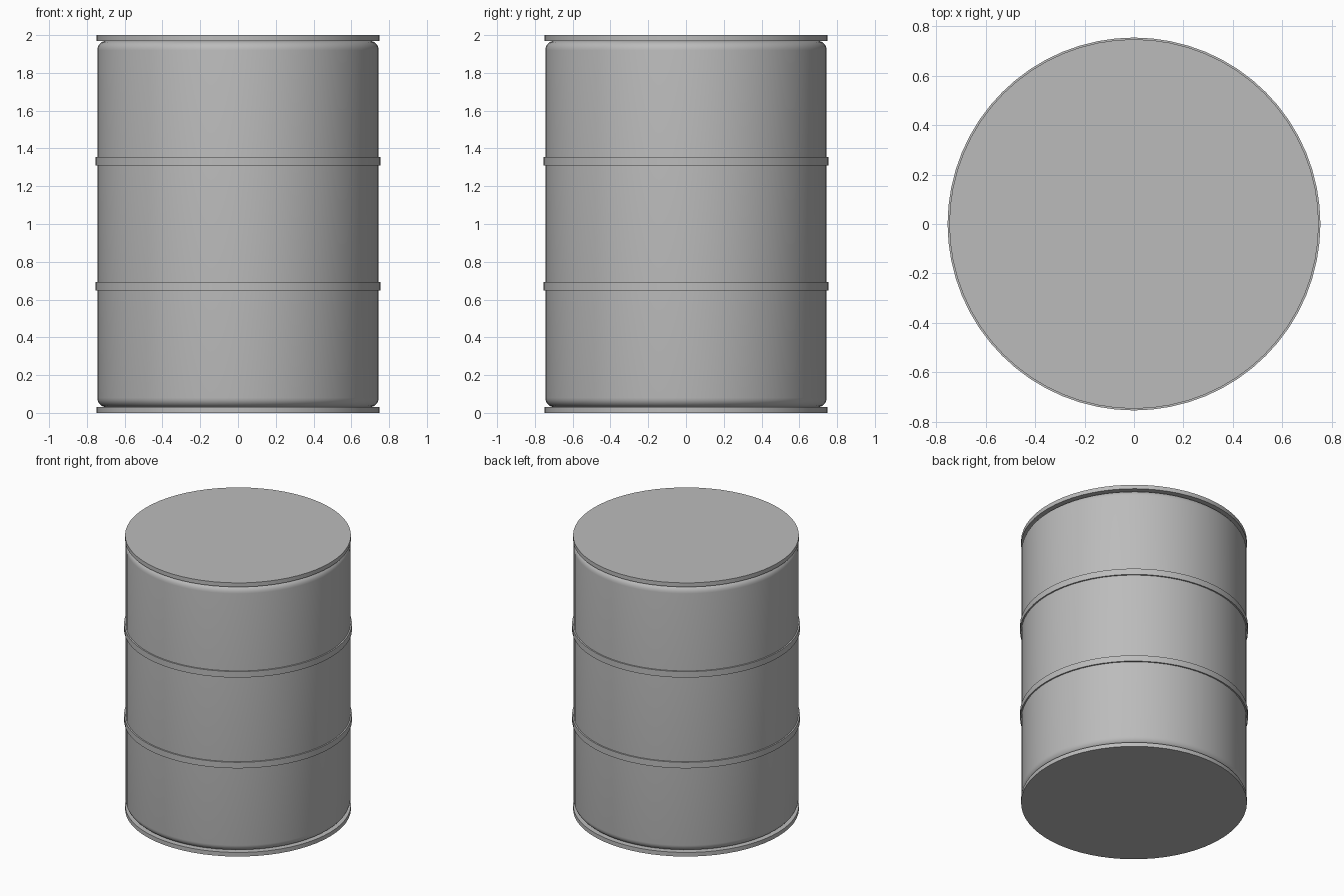
import bpy, math

if "Cube" in bpy.data.objects:
    bpy.data.objects.remove(bpy.data.objects["Cube"])

SIDES = 64

steel = bpy.data.materials.new("grey_steel")
steel.use_nodes = True
GREY = (0.5, 0.5, 0.5, 1)
steel.diffuse_color = GREY
steel.node_tree.nodes["Principled BSDF"].inputs["Base Color"].default_value = GREY


def cylinder(name, radius, bottom, top, bevel=0.0):
    """Smooth upright cylinder, optionally with rounded end edges."""
    bpy.ops.mesh.primitive_cylinder_add(
        vertices=SIDES, radius=radius, depth=top - bottom,
        location=(0, 0, (bottom + top) / 2))
    obj = bpy.context.object
    obj.name = name
    obj.data.materials.append(steel)
    if bevel:
        mod = obj.modifiers.new("rounded_edge", 'BEVEL')
        mod.width = bevel
        mod.segments = 6
        mod.limit_method = 'ANGLE'
        mod.angle_limit = math.radians(40)
        bpy.ops.object.modifier_apply(modifier=mod.name)
    bpy.ops.object.shade_smooth_by_angle(angle=math.radians(30))
    return obj


# Drum body with rounded shoulders
cylinder("drum_body", 0.745, 0.03, 1.97, 0.05)

# Flat end lids
cylinder("bottom_lid", 0.748, 0.0, 0.03)
cylinder("top_lid", 0.748, 1.97, 2.0)

# Raised hoops around the body
for name, height in (("lower_hoop", 0.67), ("upper_hoop", 1.333)):
    cylinder(name, 0.755, height - 0.022, height + 0.022)
